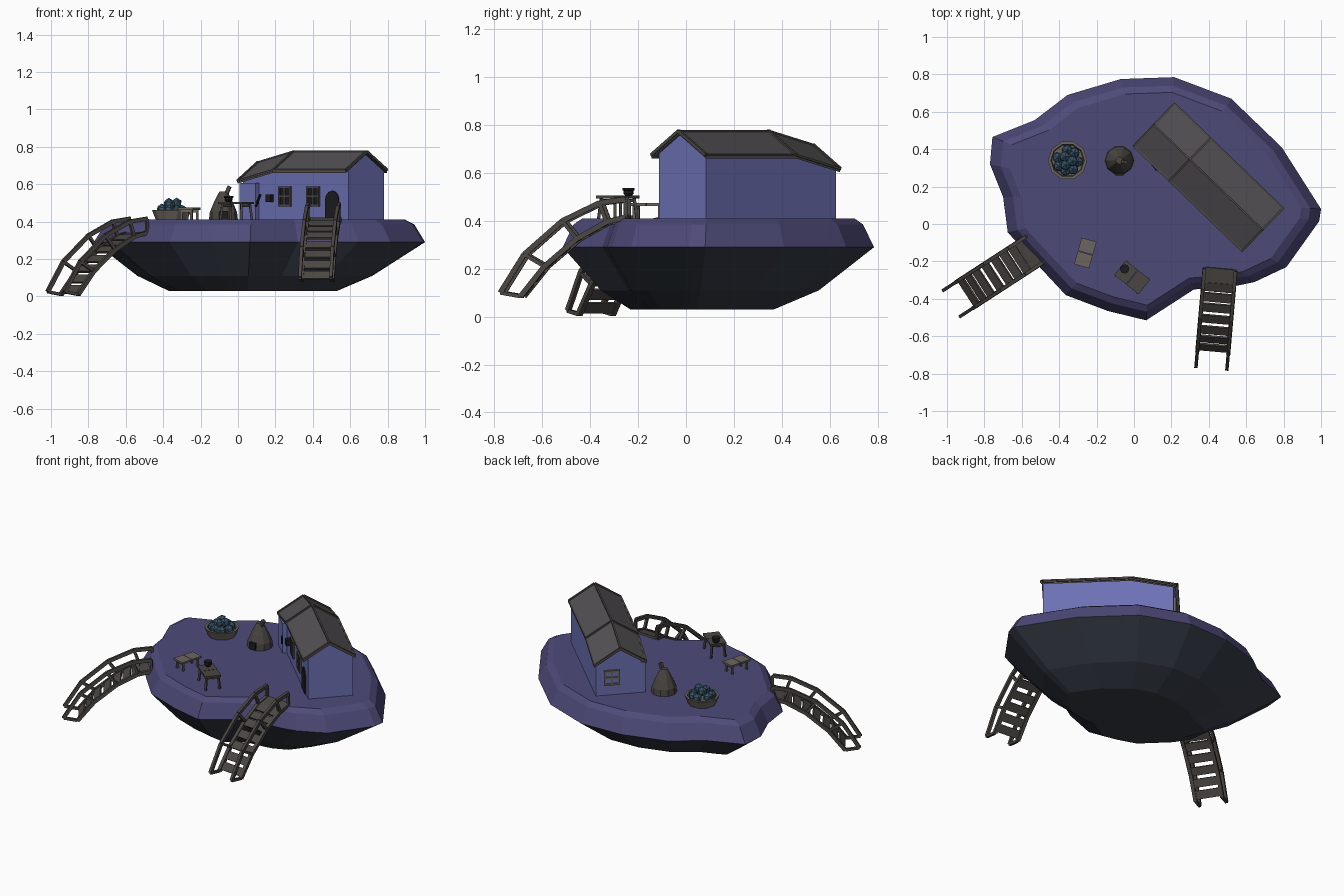
import bpy, bmesh, math, random
from mathutils import Vector, Matrix

if "Cube" in bpy.data.objects:
    bpy.data.objects.remove(bpy.data.objects["Cube"])

random.seed(4)


def material(name, r, g, b):
    m = bpy.data.materials.new(name)
    m.diffuse_color = (r, g, b, 1)
    m.use_nodes = True
    m.node_tree.nodes["Principled BSDF"].inputs["Base Color"].default_value = m.diffuse_color
    return m


GRASS = material("dusk_ground", .075, .068, .19)
ROCK = material("dark_rock", .035, .043, .06)
WALL = material("lilac_wall", .15, .165, .46)
ROOF = material("slate_roof", .085, .08, .085)
WOOD = material("dark_wood", .07, .062, .055)
PALE = material("pale_wood", .15, .13, .115)
BALL = material("blue_fruit", .038, .09, .14)
BLACK = material("dark_opening", .012, .012, .016)


def finish(bm, name, mat, matrix=None):
    bmesh.ops.recalc_face_normals(bm, faces=bm.faces)
    me = bpy.data.meshes.new(name)
    bm.to_mesh(me)
    bm.free()
    me.materials.append(mat)
    ob = bpy.data.objects.new(name, me)
    if matrix:
        ob.matrix_world = matrix
    bpy.context.collection.objects.link(ob)
    return ob


def loft(name, rings, mat, matrix=None, first=True, last=True):
    bm = bmesh.new()
    vs = [[bm.verts.new(p) for p in r] for r in rings]
    n = len(vs[0])
    for a, b in zip(vs, vs[1:]):
        for i in range(n):
            bm.faces.new((a[i], a[(i + 1) % n], b[(i + 1) % n], b[i]))
    if first:
        bm.faces.new(vs[0])
    if last:
        bm.faces.new(vs[-1])
    return finish(bm, name, mat, matrix)


def circle(x, y, z, r, n):
    return [(x + r * math.cos(2 * math.pi * i / n), y + r * math.sin(2 * math.pi * i / n), z) for i in range(n)]


def add_box(bm, c, s, rot=None):
    m = Matrix.Translation(c) @ (rot or Matrix()) @ Matrix.Diagonal((*s, 1))
    bmesh.ops.create_cube(bm, size=1, matrix=m)


def add_beam(bm, p, q, w, h):
    p, q = Vector(p), Vector(q)
    d = q - p
    add_box(bm, (p + q) / 2, (w, h, d.length), d.to_track_quat('Z', 'Y').to_matrix().to_4x4())


def boxes(name, items, mat, matrix=None):
    bm = bmesh.new()
    for c, s in items:
        add_box(bm, c, s)
    return finish(bm, name, mat, matrix)


def place(x, y, z, deg):
    return Matrix.Translation((x, y, z)) @ Matrix.Rotation(math.radians(deg), 4, 'Z')


# Island: one shoreline outline, scaled into rings
shore = [(-.757, .465), (-.53, .556), (-.355, .69), (-.07, .775), (.215, .785), (.52, .67), (.79, .41),
         (1, .08), (.99, .015), (.815, -.23), (.645, -.31), (.55, -.33), (.32, -.35), (.065, -.515),
         (-.14, -.465), (-.365, -.38), (-.505, -.23), (-.675, -.045), (-.70, .145), (-.77, .32)]


def ring(z, sx, sy, cx=.115, cy=.135):
    return [(cx + (x - .115) * sx, cy + (y - .135) * sy, z) for x, y in shore]


edge = ring(.29, 1, 1)
loft("island_top", [edge, ring(.385, .935, .93), ring(.41, .88, .875)], GRASS, first=False)
loft("island_underside", [edge, ring(.11, .71, .70, .09, .10), ring(.03, .51, .46, .08, .067)], ROCK, first=False)

# House: local x runs along the ridge, +y is the side facing the yard
H = place(.687, -.03, 0, 136)
L, BREAK = .806, .54
stations = [(0, 0), (BREAK, 0), (L, .058)]


def roof_z(y, drop):
    return .775 - abs(y) * .633 - drop


walls = []
for u, d in stations:
    u = min(max(u, .012), L - .012)
    walls.append([(u, y, .40 if low else roof_z(y, d) - .012) for y, low in
                  [(-.147, 1), (-.147, 0), (0, 0), (.127, 0), (.127, 1)]])
loft("house_walls", walls, WALL, H)
boxes("house_wing_wall", [((.735, .139, .505), (.118, .03, .2))], WALL, H)
loft("roof", [[(u, y, roof_z(y, d) - t) for y, t in
               [(-.158, 0), (0, 0), (.158, 0), (.158, .014), (0, .014), (-.158, .014)]]
              for u, d in stations], ROOF, H)

# Roof trim: barge boards, cross strip at the bend, ridge and eaves
bm = bmesh.new()
for u, d in stations:
    for y in (-.158, .158):
        add_beam(bm, (u, 0, roof_z(0, d)), (u, y, roof_z(y, d)), .012, .014)
for (u0, d0), (u1, d1) in zip(stations, stations[1:]):
    for y in (-.158, 0, .158):
        add_beam(bm, (u0, y, roof_z(y, d0)), (u1, y, roof_z(y, d1)), .01, .01)
finish(bm, "roof_trim", WOOD, H)


# Windows with cross bars
def window(name, m, w, h, frame):
    boxes(name + "_glass", [((0, 0, 0), (w, .006, h))], BLACK if frame is WOOD else WALL, m)
    bars = [((s * w / 2, .003, 0), (.012, .014, h + .012)) for s in (-1, 0, 1)]
    bars += [((0, .003, s * h / 2), (w + .012, .014, .012)) for s in (-1, 0, 1)]
    boxes(name + "_frame", bars, frame, m)


for i, u in enumerate((.48, .27)):
    window(f"front_window_{i}", H @ place(u, .128, .535, 0), .08, .095, WOOD)
window("gable_window", H @ place(L - .01, -.05, .525, -90), .085, .085, PALE)

# Arched door
arch = [(-.05, .405), (.05, .405)] + [(.05 * math.cos(a), .515 + .05 * math.sin(a))
                                      for a in [math.pi * i / 6 for i in range(7)]]
loft("arched_door", [[(.13 + x, y, z) for x, z in arch] for y in (.12, .133)], BLACK, H)

# Lantern on a bracket by the wing
bm = bmesh.new()
add_box(bm, (.585, .14, .525), (.035, .025, .04))
add_beam(bm, (.67, .158, .48), (.63, .165, .545), .01, .01)
finish(bm, "wall_lantern", BLACK, H)

# Curved stair bridges: profile points are (outward distance, height)
RAIL = [(0, .49), (.11, .475), (.265, .40), (.425, .26), (.525, .10)]
STRING = [(0, .415), (.08, .395), (.205, .325), (.34, .21), (.44, .085)]


def along(path, t):
    f = t * (len(path) - 1)
    i = min(int(f), len(path) - 2)
    return Vector(path[i]).lerp(Vector(path[i + 1]), f - i)


def stairs(name, x, y, z, deg):
    m = place(x, y, z, deg)
    bm = bmesh.new()
    for side in (-.083, .083):
        for path, w in ((RAIL, .018), (STRING, .022)):
            for (s0, z0), (s1, z1) in zip(path, path[1:]):
                add_beam(bm, (s0, side, z0), (s1, side, z1), w, .022)
        for a, b in zip(RAIL, STRING):
            add_beam(bm, (a[0], side, a[1]), (b[0], side, b[1]), .016, .016)
    finish(bm, name + "_rails", WOOD, m)
    bm = bmesh.new()
    for i in range(9):
        c, d = along(STRING, (i + .5) / 9), along(STRING, (i + .6) / 9) - along(STRING, (i + .4) / 9)
        add_box(bm, (c.x, 0, c.y), (.052, .15, .012), Matrix.Rotation(-math.atan2(d.y, d.x), 4, 'Y'))
    finish(bm, name + "_steps", WOOD, m)


stairs("front_stairs", .46, -.245, 0, -95)
stairs("left_stairs", -.532, -.137, -.075, -147)


# Table and bench
def table(name, m, l, w, h, mat, splay):
    bm = bmesh.new()
    for s in (-1, 1):
        add_box(bm, (s * l / 4, 0, h - .006), (l / 2 - .003, w, .012))
        for t in (-1, 1):
            add_beam(bm, (s * (l / 2 - .02), t * (w / 2 - .014), h - .01),
                     (s * (l / 2 - .02 + splay), t * (w / 2 - .014 + splay), 0), .012, .012)
        add_beam(bm, (s * (l / 2 - .02), -w / 2 + .014, h - .02), (s * (l / 2 - .02), w / 2 - .014, h - .02), .01, .012)
    finish(bm, name, mat, m)


table("bench", place(-.26, -.155, .41, 74), .15, .083, .065, PALE, 0)
table("table", place(-.01, -.285, .41, -38.7), .17, .10, .095, WOOD, .008)
loft("pot", [circle(-.05, -.24, z, r, 8) for z, r in
             [(.505, .014), (.515, .022), (.525, .02), (.528, .025), (.538, .025)]], BLACK)

# Clay oven with leaning chimney
loft("oven", [circle(-.078, .34, z, r, 10) for z, r in
              [(.405, .078), (.45, .073), (.50, .052), (.55, .027), (.562, .02)]], WOOD)
bm = bmesh.new()
add_beam(bm, (-.07, .335, .53), (-.045, .33, .588), .02, .02)
finish(bm, "oven_chimney", WOOD)
boxes("oven_mouth", [((-.078, .275, .435), (.042, .03, .045))], BLACK)

# Tub of round fruit
loft("tub", [circle(-.355, .34, z, r, 10) for z, r in
             [(.405, .083), (.462, .105), (.462, .09), (.435, .085)]], PALE)
bm = bmesh.new()
for n, r, z in ((7, .055, .462), (3, .026, .492)):
    for i in range(n):
        a = 2 * math.pi * i / n + random.uniform(-.2, .2)
        bmesh.ops.create_icosphere(bm, subdivisions=1, radius=.031, matrix=Matrix.Translation(
            (-.355 + r * math.cos(a), .34 + r * math.sin(a), z + random.uniform(-.004, .006))))
finish(bm, "round_fruit", BALL)
